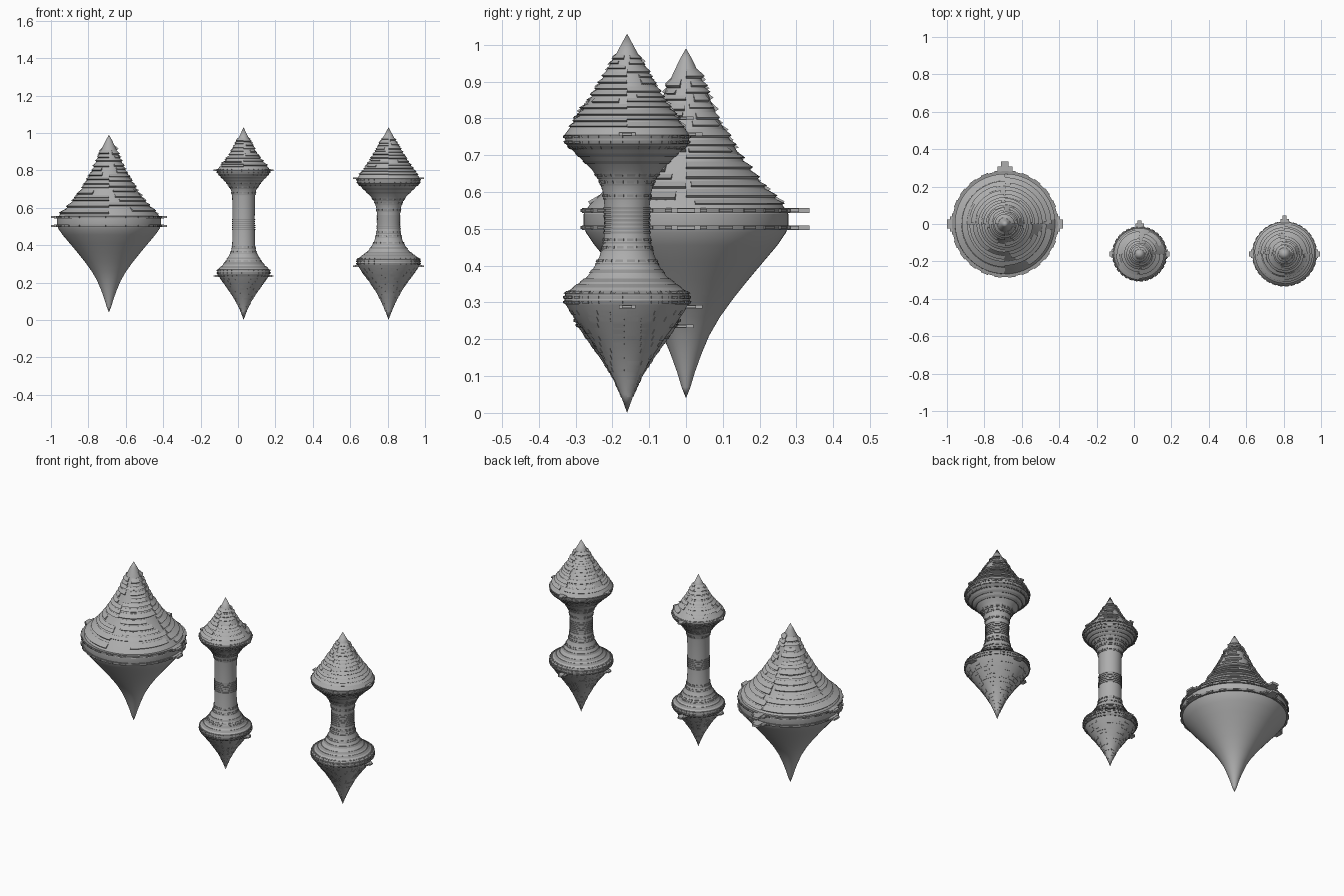
import bpy, bmesh, math, random
from mathutils import Matrix, Vector

if "Cube" in bpy.data.objects:
    bpy.data.objects.remove(bpy.data.objects["Cube"])

random.seed(4)
TAU = 2 * math.pi
grey = bpy.data.materials.new("dull_grey")
grey.diffuse_color = (0.42, 0.42, 0.42, 1)
grey.use_nodes = True
grey.node_tree.nodes["Principled BSDF"].inputs["Base Color"].default_value = grey.diffuse_color
dark = bpy.data.materials.new("dark_grey")
dark.diffuse_color = (0.3, 0.3, 0.3, 1)
dark.use_nodes = True
dark.node_tree.nodes["Principled BSDF"].inputs["Base Color"].default_value = dark.diffuse_color


def radius(profile, z):
    # profile is a list of (radius, height) from bottom to top
    for (r0, z0), (r1, z1) in zip(profile, profile[1:]):
        if z0 <= z <= z1:
            return r0 + (r1 - r0) * (z - z0) / max(z1 - z0, 1e-6)
    return 0.0


def add_hull(bm, profile, segs=64):
    rows = []
    for r, z in profile:
        if r < 1e-4:
            rows.append([bm.verts.new((0, 0, z))] * segs)
        else:
            rows.append([bm.verts.new((r * math.cos(TAU * i / segs), r * math.sin(TAU * i / segs), z))
                         for i in range(segs)])
    for a, b in zip(rows, rows[1:]):
        for i in range(segs):
            j = (i + 1) % segs
            bm.faces.new(list(dict.fromkeys((a[i], a[j], b[j], b[i]))))


def add_arc(bm, section, a0=0.0, a1=TAU):
    # sweeps a closed (radius, height) section round part of the axis
    full = a1 - a0 > TAU - 1e-4
    n = max(1, round((a1 - a0) / TAU * 64))
    rows = [[bm.verts.new((r * math.cos(t), r * math.sin(t), z)) for r, z in section]
            for t in (a0 + (a1 - a0) * i / n for i in range(n if full else n + 1))]
    m = len(section)
    for i in range(n):
        a, b = rows[i], rows[(i + 1) % len(rows)]
        for k in range(m):
            bm.faces.new((a[k], b[k], b[(k + 1) % m], a[(k + 1) % m]))
    if not full:
        bm.faces.new(rows[0])
        bm.faces.new(rows[-1][::-1])


def plate(bm, profile, z, h, lift, a0=0.0, a1=TAU):
    # plate that follows the hull slope
    ra, rb = radius(profile, z - h / 2), radius(profile, z + h / 2)
    add_arc(bm, [(ra - 0.008, z - h / 2), (ra + lift, z - h / 2), (rb + lift, z + h / 2), (rb - 0.008, z + h / 2)],
            a0, a1)


def plate_row(bm, profile, z, h, count, fill, lift, skip=0.0):
    for i in range(count):
        if random.random() >= skip:
            a = TAU * i / count
            plate(bm, profile, z, h, lift, a, a + TAU / count * fill)


def block(bm, angle, r0, r1, width, z, h):
    m = Matrix.Rotation(angle, 4, 'Z') @ Matrix.Translation(Vector(((r0 + r1) / 2, 0, z)))
    bmesh.ops.create_cube(bm, size=1, matrix=m @ Matrix.Diagonal((r1 - r0, width, h, 1)))


def finish(bm, name, loc, mat=grey):
    bmesh.ops.recalc_face_normals(bm, faces=bm.faces)
    me = bpy.data.meshes.new(name)
    bm.to_mesh(me)
    bm.free()
    me.materials.append(mat)
    ob = bpy.data.objects.new(name, me)
    bpy.context.collection.objects.link(ob)
    ob.location = loc
    bpy.ops.object.select_all(action='DESELECT')
    ob.select_set(True)
    bpy.context.view_layer.objects.active = ob
    bpy.ops.object.shade_smooth_by_angle(angle=math.radians(25))


def terraces(name, loc, profile, z0, z1, step, lip):
    # long overhanging plates with slanted undersides, staggered round the cone
    bm = bmesh.new()
    for q in range(4):
        z = z0 + random.uniform(0, step)
        while z < z1:
            h = step * random.uniform(0.6, 1.3)
            a = TAU / 4 * q
            b = a + TAU / 4
            if random.random() < 0.5:
                a += random.uniform(0, 0.6)
                b -= random.uniform(0, 0.6)
            d = lip * random.uniform(0.5, 1.0)
            ra, rb = radius(profile, z), radius(profile, z + h)
            add_arc(bm, [(ra - 0.002, z), (ra + d, z + h * 0.3), (rb + 0.001, z + h), (rb - 0.008, z + h)], a, b)
            z += h * random.uniform(1.0, 1.35)
    finish(bm, name, loc)


def docks(name, loc, r, side, back, w, levels, h):
    bm = bmesh.new()
    for z in levels:
        for a in (0, math.pi):
            block(bm, a, r - 0.03, (r + side) / 2, w, z, h)
            block(bm, a, r - 0.03, side, w * 0.6, z, h * 0.8)
        block(bm, math.pi / 2, r - 0.03, r + (back - r) * 0.5, w, z, h * 0.7)
        block(bm, math.pi / 2, r - 0.03, back, w * 0.5, z, h)
    finish(bm, name, loc)


# Large spinning-top station
loc = (-0.69, 0, 0)
top = [(0, 0.04), (0.012, 0.07), (0.024, 0.11), (0.042, 0.16), (0.063, 0.21), (0.092, 0.26), (0.128, 0.31),
       (0.168, 0.36), (0.21, 0.41), (0.248, 0.455), (0.272, 0.49), (0.278, 0.51), (0.278, 0.54), (0.262, 0.565),
       (0.215, 0.61), (0.178, 0.655), (0.145, 0.70), (0.115, 0.75), (0.087, 0.80), (0.062, 0.86),
       (0.036, 0.92), (0.017, 0.96), (0, 0.99)]
bm = bmesh.new()
add_hull(bm, top)
finish(bm, "large_station_hull", loc)
terraces("large_station_terraces", loc, top, 0.56, 0.91, 0.021, 0.01)
bm = bmesh.new()
for z in (0.503, 0.55):
    add_arc(bm, [(0.255, z - 0.0065), (0.283, z - 0.0065), (0.283, z + 0.0065), (0.255, z + 0.0065)])
    for i in range(24):
        block(bm, TAU * (i + 0.5) / 24, 0.26, 0.287, 0.04, z, 0.008)
finish(bm, "large_station_rings", loc, dark)
docks("large_station_docks", loc, 0.28, 0.31, 0.335, 0.08, (0.503, 0.55), 0.013)

# Narrow twin-bulb station
slim = [(0, 0), (0.018, 0.05), (0.042, 0.10), (0.074, 0.15), (0.11, 0.20), (0.134, 0.235), (0.142, 0.25),
        (0.138, 0.27), (0.115, 0.29), (0.098, 0.31), (0.083, 0.335), (0.067, 0.365), (0.061, 0.40), (0.059, 0.52),
        (0.061, 0.66), (0.067, 0.695), (0.083, 0.72), (0.102, 0.745), (0.122, 0.765), (0.138, 0.785),
        (0.143, 0.80), (0.128, 0.82), (0.10, 0.85), (0.077, 0.88), (0.052, 0.925), (0.026, 0.975), (0, 1.03)]
# Wide twin-bulb station
wide = [(0, 0), (0.018, 0.05), (0.04, 0.10), (0.067, 0.15), (0.1, 0.20), (0.138, 0.25), (0.158, 0.28),
        (0.17, 0.30), (0.168, 0.325), (0.14, 0.345), (0.108, 0.37), (0.09, 0.395), (0.075, 0.425), (0.065, 0.46),
        (0.06, 0.51), (0.061, 0.56), (0.066, 0.60), (0.075, 0.63), (0.095, 0.66), (0.12, 0.685),
        (0.145, 0.71), (0.166, 0.73), (0.17, 0.755), (0.155, 0.775), (0.132, 0.805), (0.105, 0.845),
        (0.08, 0.885), (0.055, 0.93), (0.027, 0.98), (0, 1.03)]

# per station: terrace start, lower cone end, rim rows, smooth edge bands, window rows, neck ribs, docks
twins = [
    ("slim_station", (0.03, -0.16, 0), slim, 0.81, 0.225, (0.237, 0.251, 0.265, 0.775, 0.789, 0.803),
     (0.283, 0.30, 0.33, 0.745, 0.76), (0.315, 0.365, 0.39, 0.68, 0.71, 0.73),
     (0.483, 0.545), (0.235, 0.80), 0.143, 0.16, 0.18),
    ("wide_station", (0.805, -0.16, 0), wide, 0.77, 0.28, (0.30, 0.314, 0.328, 0.72, 0.735, 0.75),
     (0.345, 0.36, 0.385, 0.68, 0.70), (0.413, 0.45, 0.47, 0.59, 0.627, 0.645),
     (0.49, 0.565), (0.288, 0.757), 0.168, 0.19, 0.205),
]
for name, loc, prof, zt, zl, rims, edges, windows, ribs, dock_z, r, side, back in twins:
    bm = bmesh.new()
    add_hull(bm, prof)
    finish(bm, name + "_hull", loc)
    terraces(name + "_terraces", loc, prof, zt, 0.97, 0.015, 0.007)
    # thin raised plating on the lower cone
    bm = bmesh.new()
    dz = (zl - 0.04) / 14
    for i in range(14):
        z = 0.04 + (i + 0.5) * dz
        plate_row(bm, prof, z, dz * 0.7, max(6, int(radius(prof, z) * 170)), 0.8, 0.0015, 0.4)
    finish(bm, name + "_lower_plating", loc)
    # bulb rims with rows of blocks
    bm = bmesh.new()
    for z in rims:
        plate(bm, prof, z, 0.010, 0.002)
        plate_row(bm, prof, z, 0.007, 32, 0.65, 0.005)
    finish(bm, name + "_rims", loc, dark)
    # flare bands, window rows and ribs along the neck
    bm = bmesh.new()
    for z in edges:
        plate(bm, prof, z, 0.009, 0.0025)
    for z in windows:
        plate(bm, prof, z - 0.008, 0.004, 0.002)
        plate_row(bm, prof, z, 0.007, 16, 0.65, 0.003)
    z = ribs[0]
    while z < ribs[1]:
        plate(bm, prof, z, 0.006, 0.003)
        z += 0.011
    finish(bm, name + "_neck_collars", loc, dark)
    docks(name + "_docks", loc, r, side, back, 0.045, dock_z, 0.009)
